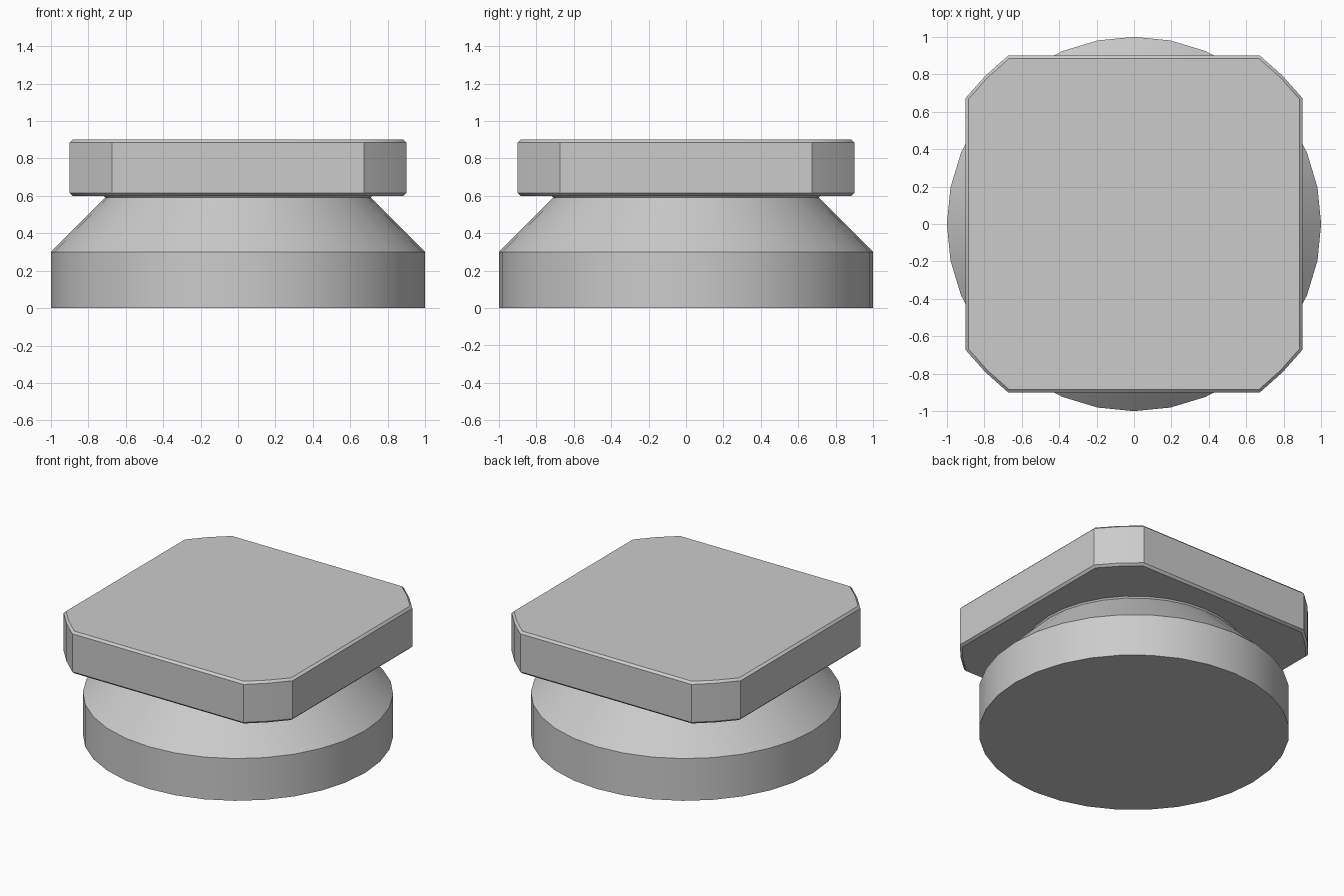
import bpy, bmesh
from math import radians, cos, sin, tau

if "Cube" in bpy.data.objects:
    bpy.data.objects.remove(bpy.data.objects["Cube"])

grey = bpy.data.materials.new("light grey")
grey.use_nodes = True
COLOUR = (0.6, 0.6, 0.6, 1)
grey.diffuse_color = COLOUR
grey.node_tree.nodes["Principled BSDF"].inputs["Base Color"].default_value = COLOUR

SIDES = 32


def finish(bm, name):
    """Turn the bmesh into a grey object with sharp edges kept."""
    bmesh.ops.recalc_face_normals(bm, faces=bm.faces)
    mesh = bpy.data.meshes.new(name)
    bm.to_mesh(mesh)
    bm.free()
    obj = bpy.data.objects.new(name, mesh)
    mesh.materials.append(grey)
    bpy.context.collection.objects.link(obj)
    bpy.ops.object.select_all(action="DESELECT")
    obj.select_set(True)
    bpy.context.view_layer.objects.active = obj
    bpy.ops.object.shade_smooth_by_angle(angle=radians(30))
    return obj


def loft(name, rings):
    """Skin a stack of equal-length point rings and cap both ends."""
    bm = bmesh.new()
    loops = [[bm.verts.new(p) for p in ring] for ring in rings]
    for low, high in zip(loops, loops[1:]):
        for i in range(len(low)):
            j = (i + 1) % len(low)
            bm.faces.new((low[i], low[j], high[j], high[i]))
    bm.faces.new(loops[0])
    bm.faces.new(loops[-1])
    return finish(bm, name)


def circle(radius, z):
    return [(radius * cos(tau * i / SIDES), radius * sin(tau * i / SIDES), z)
            for i in range(SIDES)]


def clipped_square(half, corner, middle, z):
    """Square whose corners are cut by two shallow facets each."""
    points = []
    x, y = (half, corner), (corner, half)
    for turn in range(4):
        for px, py in (x, (middle, middle), y):
            for _ in range(turn):
                px, py = -py, px
            points.append((px, py, z))
    return points


# Round base: straight drum, sloping shoulder and thin lip under the plate
loft("round_base", [circle(r, z) for r, z in
                    ((1, 0), (1, 0.3), (0.71, 0.59), (0.72, 0.602))])

# Square top plate with clipped corners and small bevels above and below
EDGE = 0.015
loft("top_plate", [clipped_square(0.9 - inset, 0.673 - inset * 0.4, 0.793 - inset * 0.7, z)
                   for inset, z in ((EDGE, 0.6), (0, 0.6 + EDGE),
                                    (0, 0.9 - EDGE), (EDGE, 0.9))])
